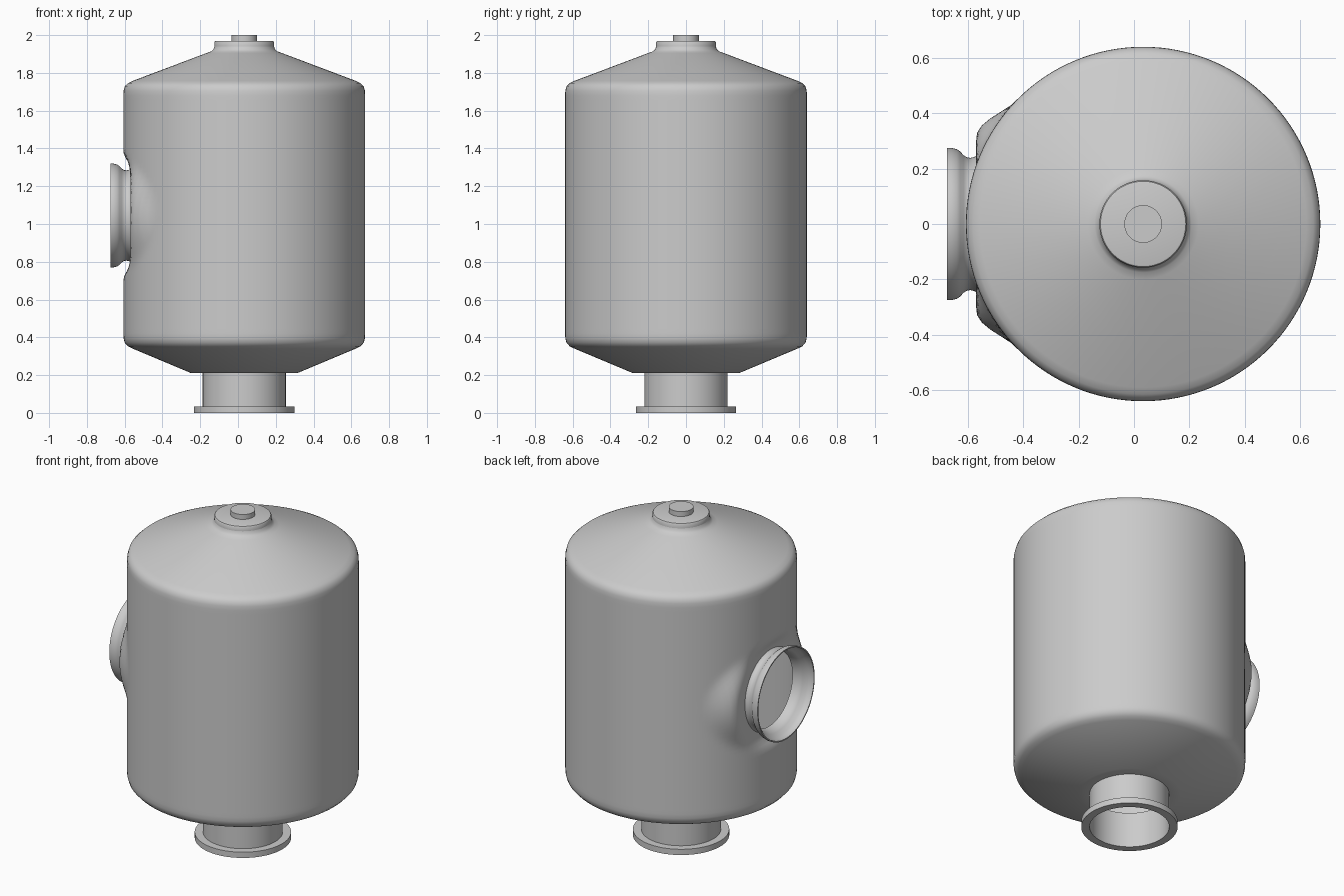
import bpy, bmesh
from math import cos, sin, pi, radians, hypot

if "Cube" in bpy.data.objects:
    bpy.data.objects.remove(bpy.data.objects["Cube"])

CX = 0.033            # tank axis offset
PORT_Z = 1.045        # side port height


def finish(bm, name, angle=35):
    me = bpy.data.meshes.new(name)
    bm.to_mesh(me)
    bm.free()
    ob = bpy.data.objects.new(name, me)
    bpy.context.collection.objects.link(ob)
    bpy.ops.object.select_all(action='DESELECT')
    ob.select_set(True)
    bpy.context.view_layer.objects.active = ob
    bpy.ops.object.shade_smooth_by_angle(angle=radians(angle))
    return ob


def lathe(profile, n=128):
    """Revolve (radius, height) points about z."""
    bm = bmesh.new()
    rings = [[bm.verts.new((r * cos(2 * pi * k / n), r * sin(2 * pi * k / n), z))
              for k in range(n)] for r, z in profile]
    for a, b in zip(rings, rings[1:]):
        for k in range(n):
            m = (k + 1) % n
            bm.faces.new((a[k], a[m], b[m], b[k]))
    bmesh.ops.remove_doubles(bm, verts=bm.verts, dist=1e-5)
    return bm


# Tank shell: bottom cone, fine cylindrical wall, top cone
steps = 50
wall = [(0.64, 0.42 + 1.26 * i / steps) for i in range(steps + 1)]
bm = lathe([(0.22, 0.21), (0.28, 0.21), (0.59, 0.34), (0.615, 0.352), (0.633, 0.372), (0.639, 0.395)]
           + wall + [(0.639, 1.705), (0.632, 1.73), (0.615, 1.746), (0.59, 1.758),
                     (0.20, 1.905), (0.175, 1.914), (0.163, 1.925), (0.158, 1.94)])


# Port opening in the wall, with its rim pulled to a flat seat
def port_r(co):
    return hypot(co.y, co.z - PORT_Z)


HOLE = 0.24
bmesh.ops.delete(bm, geom=[f for f in bm.faces if f.calc_center_median().x < 0
                           and port_r(f.calc_center_median()) < HOLE], context='FACES')
for v in bm.verts:
    r = port_r(v.co)
    if v.co.x > 0 or r > 0.5:
        continue
    if v.is_boundary:
        s = HOLE / r
        v.co.y *= s
        v.co.z = PORT_Z + (v.co.z - PORT_Z) * s
        r = HOLE
    side = (v.co.y / r) ** 2
    inner, outer = 0.25 + 0.06 * side, 0.34 + 0.10 * side
    t = min(1, max(0, (outer - r) / (outer - inner)))
    t = t * t * (3 - 2 * t)
    x = -(0.64 ** 2 - v.co.y ** 2) ** 0.5
    v.co.x = x + (-0.57 - CX - x) * t
finish(bm, "tank_shell").location.x = CX

# Top collar and plug
finish(lathe([(0.158, 1.935), (0.158, 1.962), (0.154, 1.968), (0.148, 1.97), (0, 1.97)]),
       "top_collar").location.x = CX
finish(lathe([(0.068, 1.965), (0.068, 2.0), (0, 2.0)]), "top_plug").location.x = CX

# Outlet pipe and its flange
finish(lathe([(0.22, 0.0), (0.22, 0.215)]), "outlet_pipe").location.x = CX
finish(lathe([(0.22, 0), (0.266, 0), (0.266, 0.035), (0.22, 0.035), (0.22, 0)]),
       "outlet_flange").location.x = CX

# Side port neck, flaring to an open lip
port = finish(lathe([(0.252, 0.562), (0.243, 0.575), (0.239, 0.59), (0.24, 0.602), (0.248, 0.615),
                     (0.262, 0.628), (0.27, 0.64), (0.275, 0.66), (0.275, 0.675), (0.268, 0.675),
                     (0.266, 0.655), (0.26, 0.638), (0.242, 0.618), (0.232, 0.602), (0.228, 0.58),
                     (0.225, 0.56)]), "side_port")
port.rotation_euler.y = -pi / 2
port.location.z = PORT_Z
